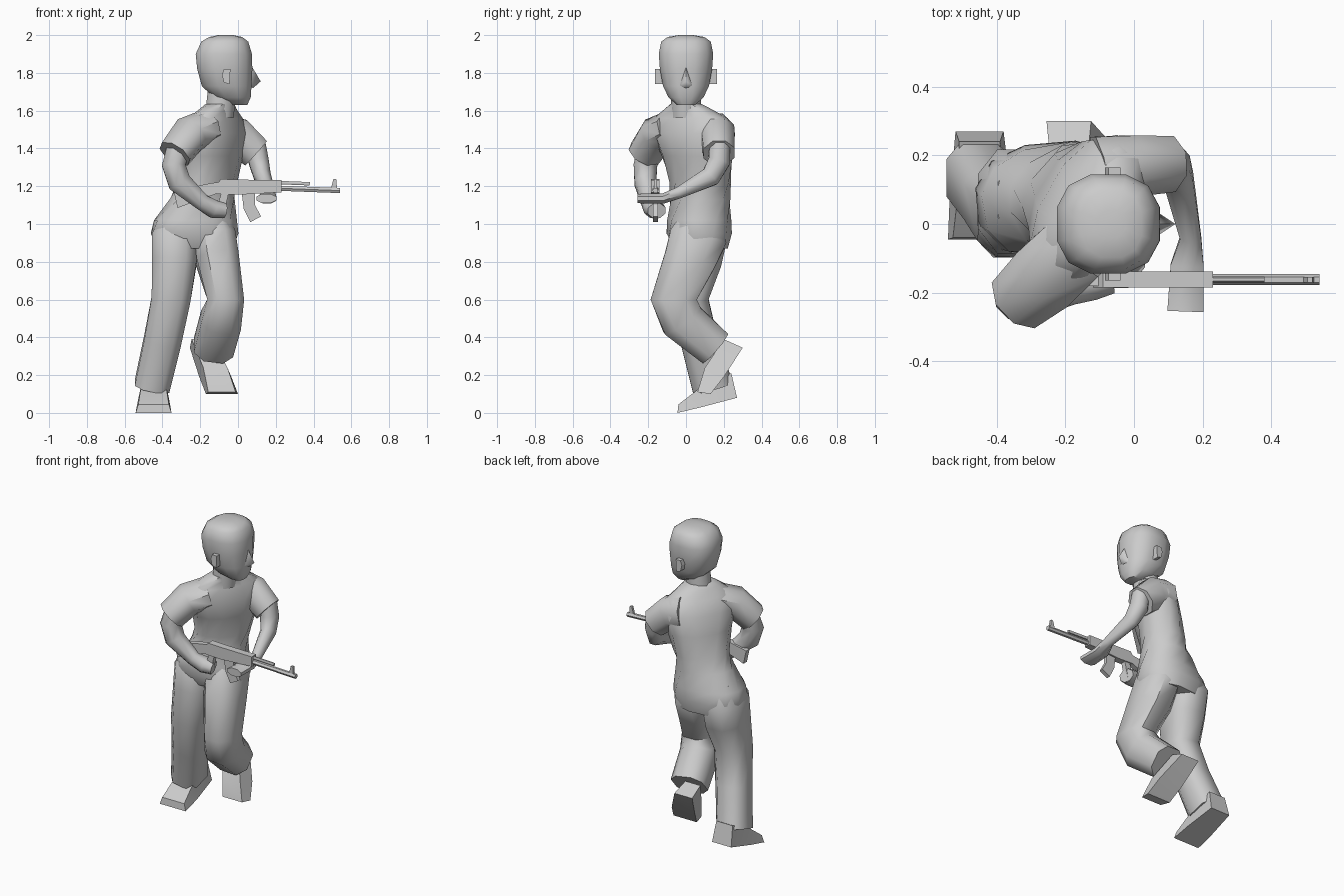
import bpy
from math import cos, sin, pi, radians
from mathutils import Vector as V


def mesh(name, verts, faces, angle=50):
    me = bpy.data.meshes.new(name)
    me.from_pydata(verts, [], faces)
    ob = bpy.data.objects.new(name, me)
    bpy.context.collection.objects.link(ob)
    bpy.ops.object.select_all(action='DESELECT')
    ob.select_set(True)
    bpy.context.view_layer.objects.active = ob
    bpy.ops.object.mode_set(mode='EDIT')
    bpy.ops.mesh.select_all(action='SELECT')
    bpy.ops.mesh.normals_make_consistent(inside=False)
    bpy.ops.object.mode_set(mode='OBJECT')
    bpy.ops.object.shade_smooth_by_angle(angle=radians(angle))
    return ob


def boxy(t, e):
    """Point on a unit superellipse."""
    c, s = cos(t), sin(t)
    return (abs(c) ** e * (1 if c > 0 else -1), abs(s) ** e * (1 if s > 0 else -1))


def loft(name, rings, n=10, phase=0.0, e=1.0):
    """Skin rings of (centre, u vector, v vector)."""
    pts = [boxy(phase + 2 * pi * i / n, e) for i in range(n)]
    verts = [c + u * a + v * b for c, u, v in rings for a, b in pts]
    faces = [(r * n + i, r * n + (i + 1) % n, (r + 1) * n + (i + 1) % n, (r + 1) * n + i)
             for r in range(len(rings) - 1) for i in range(n)]
    faces += [tuple(range(n)), tuple(range(len(verts) - n, len(verts)))]
    return mesh(name, verts, faces)


def limb(name, pts, side, n=8, phase=pi / 8, e=1.0):
    """Tube along points (x, y, z, half width along side, other half width)."""
    cs = [V(p[:3]) for p in pts]
    rings = []
    for i, p in enumerate(pts):
        t = V((0, 0, 0))
        if i:
            t += (cs[i] - cs[i - 1]).normalized()
        if i < len(cs) - 1:
            t += (cs[i + 1] - cs[i]).normalized()
        t.normalize()
        u = (V(side) - t * t.dot(V(side))).normalized()
        rings.append((cs[i], u * p[3] * 1.04, t.cross(u) * p[4] * 1.04))
    return loft(name, rings, n, phase, e)


def stack(name, rows, n=10, phase=0.0, e=1.0):
    """Level rings: x, y, z, half width, half depth, turn from -y towards +x."""
    return loft(name, [(V((x, y, z)), V((cos(radians(a)), sin(radians(a)), 0)) * w,
                        V((-sin(radians(a)), cos(radians(a)), 0)) * d)
                       for x, y, z, w, d, a in rows], n, phase, e)


def plate(name, prof, y, h):
    """Side profile in x, z extruded across y."""
    n = len(prof)
    verts = [(x, y + s * h, z) for s in (-1, 1) for x, z in prof]
    faces = [tuple(range(n)), tuple(range(n, 2 * n))]
    faces += [(i, (i + 1) % n, n + (i + 1) % n, n + i) for i in range(n)]
    return mesh(name, verts, faces, 20)


def wedge(name, sections):
    """Shoe: sections of (x, half width, lower y, z, upper y, z, upper width factor)."""
    verts = []
    for x, w, y0, z0, y1, z1, k in sections:
        verts += [(x - w, y0, z0), (x + w, y0, z0), (x + w * k, y1, z1), (x - w * k, y1, z1)]
    m = len(sections)
    faces = [(4 * r + i, 4 * r + (i + 1) % 4, 4 * r + 4 + (i + 1) % 4, 4 * r + 4 + i)
             for r in range(m - 1) for i in range(4)]
    faces += [(0, 1, 2, 3), tuple(range(4 * m - 4, 4 * m))]
    return mesh(name, verts, faces, 35)


# Torso twists from hips facing -y to chest facing mostly +x
stack("torso", [(-0.225, 0.08, 0.87, 0.20, 0.14, 5), (-0.23, 0.07, 0.95, 0.235, 0.172, 5),
                (-0.225, 0.07, 1.02, 0.22, 0.165, 10), (-0.19, 0.075, 1.13, 0.175, 0.15, 28),
                (-0.165, 0.075, 1.22, 0.168, 0.14, 48), (-0.14, 0.06, 1.36, 0.20, 0.14, 58),
                (-0.125, 0.04, 1.48, 0.235, 0.14, 60), (-0.12, 0.025, 1.56, 0.215, 0.10, 60),
                (-0.105, 0.01, 1.61, 0.13, 0.075, 60), (-0.095, 0.0, 1.635, 0.085, 0.07, 60)],
      12, pi / 12, 0.85)
stack("neck", [(-0.10, 0, 1.56, 0.08, 0.08, 90), (-0.08, 0, 1.74, 0.08, 0.08, 90)])

# Head facing +x
stack("head", [(0.005, 0, 1.63, 0.05, 0.045, 90), (-0.03, 0, 1.67, 0.095, 0.10, 90),
               (-0.06, 0, 1.73, 0.125, 0.135, 90), (-0.07, 0, 1.82, 0.142, 0.15, 90),
               (-0.075, 0, 1.90, 0.148, 0.153, 90), (-0.07, 0, 1.965, 0.135, 0.128, 90),
               (-0.065, 0, 1.99, 0.10, 0.09, 90), (-0.065, 0, 2.0, 0.04, 0.04, 90)],
      12, pi / 12, 0.8)
mesh("nose", [(0.07, 0, 1.84), (0.06, -0.04, 1.73), (0.06, 0.04, 1.73), (0.12, 0, 1.755),
              (0.08, 0, 1.72)], [(0, 1, 3), (0, 3, 2), (1, 4, 3), (4, 2, 3), (0, 2, 4, 1)], 80)
for s, nm in ((-1, "right_ear"), (1, "left_ear")):
    plate(nm, [(-0.075, 1.75), (-0.045, 1.74), (-0.04, 1.82), (-0.075, 1.82), (-0.085, 1.79)],
          s * 0.145, 0.02)

# Arms
limb("right_sleeve", [(-0.17, -0.07, 1.51, 0.11, 0.09), (-0.255, -0.15, 1.475, 0.112, 0.095),
                      (-0.335, -0.22, 1.37, 0.095, 0.088)], (1, -1, 0))
limb("right_arm", [(-0.31, -0.19, 1.42, 0.065, 0.065), (-0.34, -0.215, 1.31, 0.065, 0.065),
                   (-0.31, -0.215, 1.22, 0.06, 0.065), (-0.19, -0.195, 1.115, 0.042, 0.045),
                   (-0.13, -0.17, 1.08, 0.055, 0.05), (-0.07, -0.155, 1.07, 0.05, 0.04)], (0, 1, 0))
limb("left_sleeve", [(-0.10, 0.15, 1.48, 0.11, 0.11), (0.0, 0.17, 1.46, 0.092, 0.105),
                     (0.095, 0.175, 1.375, 0.085, 0.09)], (0, 1, 0))
limb("left_arm", [(0.09, 0.18, 1.44, 0.055, 0.055), (0.11, 0.175, 1.33, 0.055, 0.06),
                  (0.13, 0.13, 1.25, 0.045, 0.055), (0.165, -0.04, 1.165, 0.032, 0.032),
                  (0.155, -0.12, 1.135, 0.05, 0.028), (0.15, -0.255, 1.135, 0.055, 0.026)], (1, 0, 0))

# Trouser legs, tops tucked inside the hips
limb("right_leg", [(-0.31, 0.07, 1.04, 0.09, 0.10), (-0.335, 0.065, 0.93, 0.122, 0.155),
                   (-0.337, 0.045, 0.80, 0.12, 0.145), (-0.355, 0.01, 0.60, 0.105, 0.11),
                   (-0.40, 0.07, 0.38, 0.1, 0.10), (-0.455, 0.14, 0.14, 0.095, 0.11)],
     (1, 0, 0), e=0.72)
limb("left_leg", [(-0.14, 0.08, 1.04, 0.09, 0.10), (-0.122, 0.065, 0.93, 0.112, 0.155),
                  (-0.108, 0.02, 0.81, 0.115, 0.14), (-0.065, -0.065, 0.60, 0.10, 0.125),
                  (-0.09, -0.02, 0.49, 0.11, 0.12), (-0.13, 0.15, 0.345, 0.108, 0.105)],
     (1, 0, 0), e=0.8)

# Shoes
wedge("right_shoe", [(-0.447, 0.095, -0.045, 0.0, -0.04, 0.045, 0.85),
                     (-0.447, 0.09, 0.08, 0.03, 0.11, 0.16, 0.7),
                     (-0.45, 0.07, 0.27, 0.08, 0.24, 0.21, 0.85)])
wedge("left_shoe", [(-0.085, 0.085, 0.13, 0.10, 0.06, 0.11, 0.85),
                    (-0.12, 0.085, 0.20, 0.19, 0.10, 0.24, 0.75),
                    (-0.19, 0.065, 0.30, 0.345, 0.20, 0.39, 0.85)])

# Rifle pointing along +x
RY = -0.162
plate("rifle_stock", [(-0.34, 1.175), (-0.32, 1.085), (-0.10, 1.165), (-0.08, 1.225), (-0.15, 1.215)],
      RY, 0.018)
plate("rifle_body", [(-0.12, 1.20), (-0.11, 1.16), (0.0, 1.155), (0.23, 1.168),
                     (0.23, 1.232), (0.0, 1.235), (-0.09, 1.238)], RY, 0.023)
plate("rifle_grip", [(-0.09, 1.16), (-0.05, 1.16), (-0.08, 1.03), (-0.125, 1.04)], RY, 0.016)
plate("magazine", [(0.02, 1.165), (0.09, 1.165), (0.09, 1.10), (0.122, 1.04), (0.065, 1.01),
                   (0.03, 1.08)], RY, 0.013)
limb("barrel", [(0.2, RY, 1.19, 0.015, 0.015), (0.54, RY, 1.177, 0.015, 0.015)], (0, 1, 0), 6, 0)
limb("gas_tube", [(0.2, RY, 1.22, 0.008, 0.01), (0.38, RY, 1.213, 0.008, 0.01)], (0, 1, 0), 6, 0)
plate("front_sight", [(0.49, 1.18), (0.525, 1.18), (0.52, 1.238), (0.505, 1.238)], RY, 0.008)
